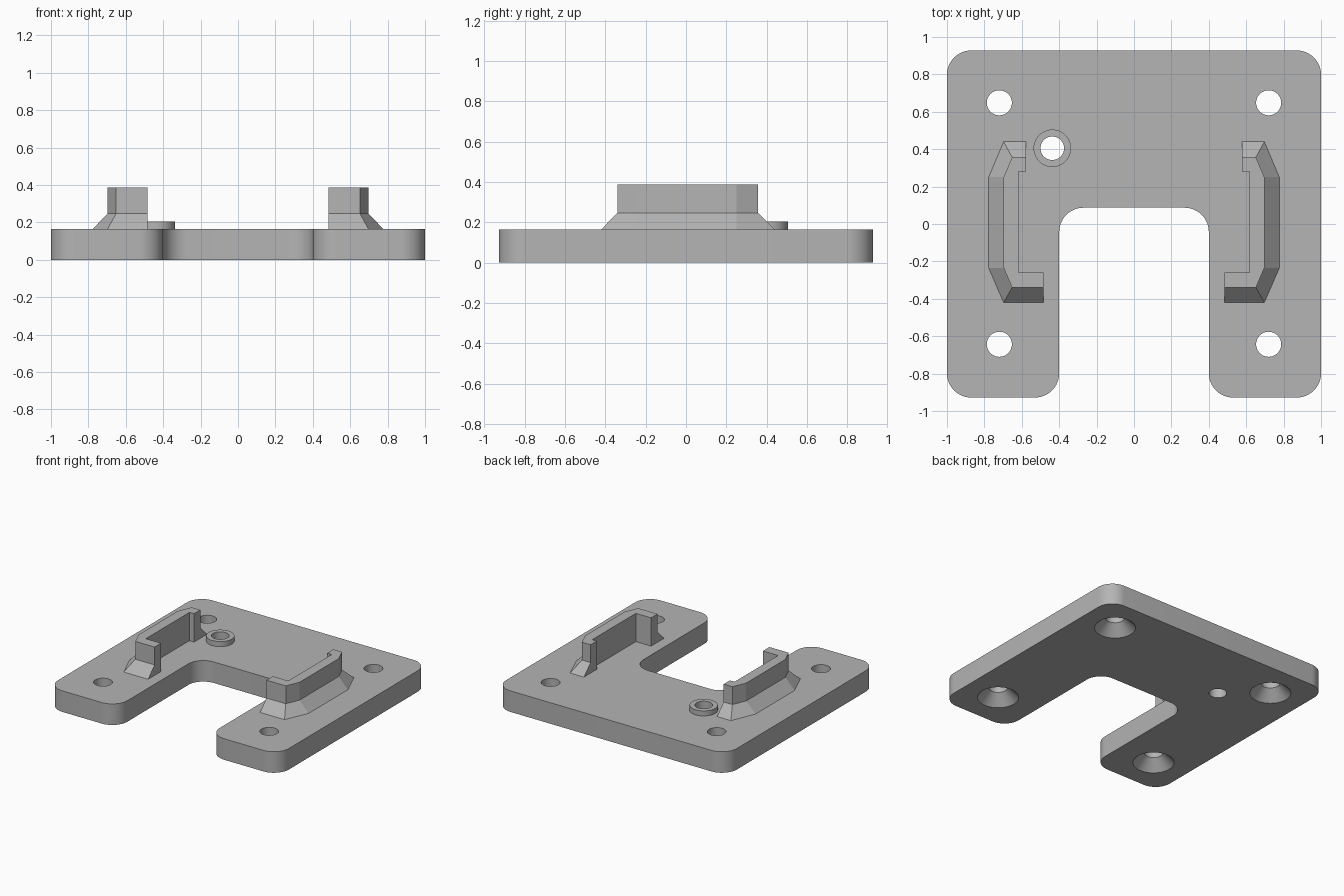
import bpy
import bmesh
from math import cos, sin, pi
from mathutils import Vector

cube = bpy.data.objects.get("Cube")
if cube:
    bpy.data.objects.remove(cube, do_unlink=True)

PLATE_TOP = 0.165

grey = bpy.data.materials.new("plain grey")
grey.use_nodes = True
grey.diffuse_color = (0.46, 0.46, 0.46, 1)
grey.node_tree.nodes["Principled BSDF"].inputs["Base Color"].default_value = grey.diffuse_color


def smooth(obj):
    bpy.ops.object.select_all(action='DESELECT')
    obj.select_set(True)
    bpy.context.view_layer.objects.active = obj
    bpy.ops.object.shade_smooth_by_angle(angle=pi / 7)


def loft(name, outlines, heights, ring=False):
    """Skin stacked outlines; a ring joins the last outline to the first."""
    bm = bmesh.new()
    loops = [[bm.verts.new((x, y, z)) for x, y in o] for o, z in zip(outlines, heights)]
    pairs = list(zip(loops, loops[1:]))
    if ring:
        pairs.append((loops[-1], loops[0]))
    else:
        bm.faces.new(loops[0][::-1])
        bm.faces.new(loops[-1])
    for low, high in pairs:
        n = len(low)
        for i in range(n):
            j = (i + 1) % n
            bm.faces.new((low[i], low[j], high[j], high[i]))
    bmesh.ops.recalc_face_normals(bm, faces=bm.faces)
    mesh = bpy.data.meshes.new(name)
    bm.to_mesh(mesh)
    bm.free()
    mesh.materials.append(grey)
    obj = bpy.data.objects.new(name, mesh)
    bpy.context.collection.objects.link(obj)
    return obj


def circle(x, y, r, n=48):
    return [(x + r * cos(2 * pi * i / n), y + r * sin(2 * pi * i / n)) for i in range(n)]


def rounded(corners, r, steps=12):
    """Round every right-angled corner of an outline."""
    out = []
    for i, c in enumerate(corners):
        c = Vector(c)
        a = (Vector(corners[i - 1]) - c).normalized() * r
        b = (Vector(corners[(i + 1) % len(corners)]) - c).normalized() * r
        for k in range(steps + 1):
            t = k / steps * pi / 2
            out.append(tuple(c + a * (1 - sin(t)) + b * (1 - cos(t))))
    return out


# U-shaped base plate
half = [(0.4, 0.087), (0.4, -0.928), (1, -0.928), (1, 0.928)]
corners = half + [(-x, y) for x, y in reversed(half)]
outline = rounded(corners, 0.13)
plate = loft("base_plate", [outline, outline], [0, PLATE_TOP])

# Screw holes, countersunk from below, and the hole under the boss
BOSS = (-0.437, 0.405)
cutters = []
for x in (-0.72, 0.72):
    for y in (-0.643, 0.648):
        radii = (0.156, 0.067, 0.067)
        cutters.append(loft("screw_hole_cutter", [circle(x, y, r) for r in radii],
                            [-0.01, 0.08, 0.2]))
cutters.append(loft("boss_hole_cutter", [circle(*BOSS, 0.063)] * 2, [-0.01, 0.2]))

bpy.context.view_layer.objects.active = plate
for cutter in cutters:
    cutter.hide_render = True
    cut = plate.modifiers.new("hole", 'BOOLEAN')
    cut.operation = 'DIFFERENCE'
    cut.solver = 'EXACT'
    cut.object = cutter
    bpy.ops.object.modifier_apply(modifier=cut.name)
    bpy.data.objects.remove(cutter, do_unlink=True)
smooth(plate)

# Raised ring around the small hole
boss = loft("boss_ring", [circle(*BOSS, r) for r in (0.063, 0.1, 0.1, 0.063)],
            [PLATE_TOP, PLATE_TOP, 0.205, 0.205], ring=True)
smooth(boss)

# Pair of hooked walls with flared feet
inner = [(0.485, -0.26), (0.617, -0.26), (0.617, 0.28), (0.577, 0.28)]
foot = [(0.577, 0.44), (0.697, 0.44), (0.777, 0.25), (0.777, -0.235),
        (0.697, -0.42), (0.485, -0.42)]
wall = [(0.577, 0.357), (0.652, 0.357), (0.697, 0.25), (0.697, -0.235),
        (0.652, -0.34), (0.485, -0.34)]
for side, sign in (("left", 1), ("right", -1)):
    low, high = ([(sign * x, y) for x, y in inner + outer] for outer in (foot, wall))
    loft(side + "_clip_wall", [low, high, high], [PLATE_TOP, 0.247, 0.387])
